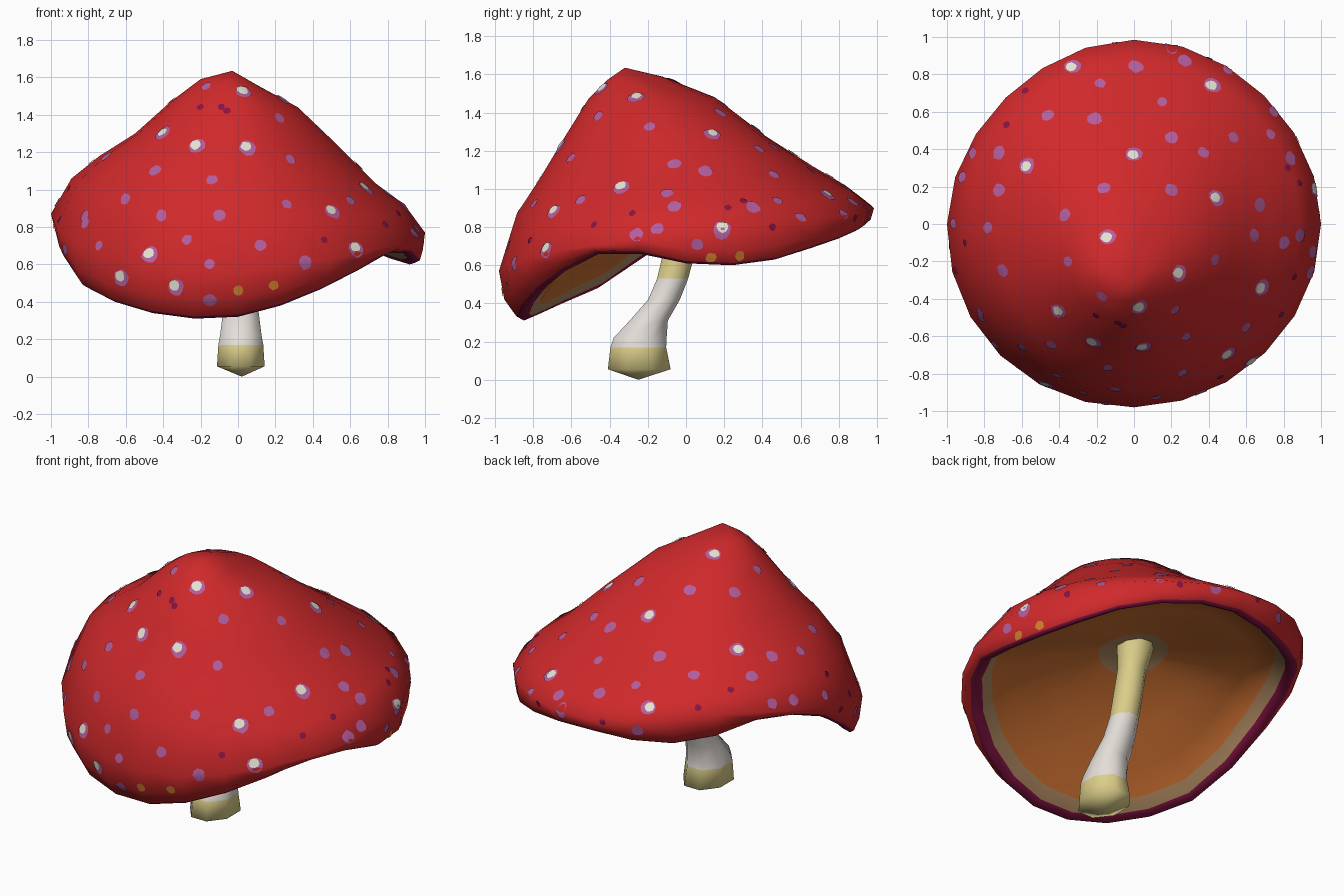
import bpy, bmesh, math, random
from mathutils import Vector
from mathutils.bvhtree import BVHTree

if "Cube" in bpy.data.objects:
    bpy.data.objects.remove(bpy.data.objects["Cube"])

random.seed(4)
SEG = 24


def material(name, r, g, b):
    lin = [((c / 255 + 0.055) / 1.055) ** 2.4 for c in (r, g, b)]
    m = bpy.data.materials.new(name)
    m.diffuse_color = (*lin, 1)
    m.use_nodes = True
    m.node_tree.nodes["Principled BSDF"].inputs["Base Color"].default_value = m.diffuse_color
    return m


RED = material("cap red", 208, 41, 43)
PURPLE = material("spot purple", 178, 94, 158)
MAROON = material("lip maroon", 134, 20, 68)
CREAM = material("spot cream", 228, 226, 208)
OCHRE = material("spot ochre", 204, 124, 44)
BROWN = material("underside brown", 208, 114, 50)
TAN = material("underside tan", 178, 140, 98)
YELLOW = material("stem yellow", 220, 206, 138)
WHITE = material("stem white", 228, 222, 216)


def finish(name, bm, mats, angle=80):
    me = bpy.data.meshes.new(name)
    bm.to_mesh(me)
    bm.free()
    for m in mats:
        me.materials.append(m)
    ob = bpy.data.objects.new(name, me)
    bpy.context.collection.objects.link(ob)
    bpy.ops.object.select_all(action='DESELECT')
    ob.select_set(True)
    bpy.context.view_layer.objects.active = ob
    bpy.ops.object.shade_smooth_by_angle(angle=math.radians(angle))
    return ob


def skin(bm, rings, slots):
    """Bridge rings of points; a single point makes a closing tip."""
    vs = [[bm.verts.new(p) for p in ring] for ring in rings]
    for a, b, s in zip(vs, vs[1:], slots):
        n = max(len(a), len(b))
        for i in range(n):
            j = (i + 1) % n
            if len(a) == 1:
                f = bm.faces.new((a[0], b[i], b[j]))
            elif len(b) == 1:
                f = bm.faces.new((a[i], a[j], b[0]))
            else:
                f = bm.faces.new((a[i], a[j], b[j], b[i]))
            f.material_index = s
    bmesh.ops.recalc_face_normals(bm, faces=bm.faces)


def around(vals):
    """Smooth periodic interpolation of eight direction values to SEG values."""
    out = []
    for i in range(SEG):
        t = i * 8 / SEG
        k = int(t)
        f = t - k
        a, b, c, d = [vals[(k + o) % 8] for o in (-1, 0, 1, 2)]
        out.append(b + 0.5 * f * (c - a + f * (2 * a - 5 * b + 4 * c - d
                                               + f * (3 * (b - c) + d - a))))
    return out


def ring(cx, cy, r, zs):
    rs = r if isinstance(r, list) else [r] * SEG
    return [(cx + q * math.cos(2 * math.pi * i / SEG),
             (cy + q * math.sin(2 * math.pi * i / SEG)) * 0.985, z)
            for i, (q, z) in enumerate(zip(rs, zs))]


# Cap: heights run right, back right, back, ... front right
outer = around([.77, .84, .90, .99, .87, .64, .57, .67])
wide = around([1.0, .985, 1.0, .97, 1.0, 1.01, .995, .99])
lip = around([.95, .94, .93, .91, .94, .93, .88, .91])
rim = [.61, .60, .63, .69, .74, .78, .80, .79, .79, .83, .90, .88,
       .79, .63, .48, .40, .34, .31, .32, .38, .47, .57, .66, .66]
TOP = 0.97


def inside(f):
    return [TOP + (z + 0.07 - TOP) * f for z in rim]


def lip_ring(d, zs):
    return ring(0, 0, [q + d for q in lip], zs)


rings = [
    [(-.03, -.32, 1.635)],
    ring(-.05, -.27, .15, around([1.56, 1.56, 1.585, 1.59, 1.59, 1.57, 1.57, 1.56])),
    ring(-.02, -.18, .34, around([1.44, 1.45, 1.475, 1.49, 1.47, 1.47, 1.47, 1.43])),
    ring(-.01, -.10, .54, around([1.24, 1.27, 1.26, 1.32, 1.30, 1.30, 1.28, 1.20])),
    ring(0, -.04, .74, around([1.03, 1.07, 1.09, 1.18, 1.18, 1.15, 1.05, 1.01])),
    ring(0, -.01, .89, around([.92, .94, .985, 1.08, 1.06, .97, .87, .84])),
    ring(0, 0, wide, outer),
    ring(0, 0, [w - .25 * (w - q) for w, q in zip(wide, lip)],
         [a * .4 + b * .6 for a, b in zip(outer, rim)]),
    lip_ring(.022, [z + .012 for z in rim]),
    lip_ring(0, rim),
    lip_ring(-.045, [z + .025 for z in rim]),
    lip_ring(-.10, [z + .085 for z in rim]),
    ring(0, 0, .68, inside(.76)),
    ring(0, 0, .48, inside(.44)),
    ring(0, 0, .20, inside(.11)),
    [(0, 0, TOP)],
]
bm = bmesh.new()
skin(bm, rings, [0] * 8 + [1, 1, 2, 3, 3, 3, 2])
bvh = BVHTree.FromBMesh(bm)
finish("cap", bm, [RED, MAROON, TAN, BROWN])

# Stem: bent eight-sided tube, (y, z, x radius, y radius)
path = [(-.245, .055, .138, .178), (-.25, .17, .13, .158), (-.24, .22, .12, .15),
        (-.195, .31, .108, .108), (-.115, .42, .093, .09), (-.07, .53, .085, .088),
        (-.04, .65, .085, .09), (0, .82, .085, .085), (.03, .97, .11, .11)]
tube = [[(.02, -.25, 0)]]
for y, z, rx, ry in path:
    tube.append([(.015 + rx * math.cos(math.pi * (i + .5) / 4),
                  y + ry * math.sin(math.pi * (i + .5) / 4), z) for i in range(8)])
bm = bmesh.new()
skin(bm, tube, [0, 0, 1, 1, 1, 1, 0, 0, 0])
finish("stem", bm, [YELLOW, WHITE])

# Spots: thin plates laid on the cap, located along a view direction
spots = bmesh.new()


def disc(hit, nor, r, lift, slot):
    side = nor.orthogonal().normalized()
    up = nor.cross(side)
    pts = []
    for k in range(11):
        rr = 0 if k == 0 else r * random.uniform(.88, 1.1)
        a = k * math.pi / 5
        p = hit + (side * math.cos(a) + up * math.sin(a)) * rr
        q, n, _, _ = bvh.ray_cast(p + nor * .12, -nor, .25)
        if q is None:
            return
        pts.append(spots.verts.new(q + nor * lift))
    for k in range(1, 11):
        f = spots.faces.new((pts[0], pts[k], pts[k % 10 + 1]))
        f.material_index = slot


VIEWS = {
    "top": (lambda a, b: Vector((a, b, 3)), Vector((0, 0, -1))),
    "front": (lambda a, b: Vector((a, -3, b)), Vector((0, 1, 0))),
    "back": (lambda a, b: Vector((a, 3, b)), Vector((0, -1, 0))),
    "right": (lambda a, b: Vector((3, a, b)), Vector((-1, 0, 0))),
    "left": (lambda a, b: Vector((-3, a, b)), Vector((1, 0, 0))),
}


def scatter(view, kind, places):
    start, d = VIEWS[view]
    for a, b in places:
        hit, nor, _, _ = bvh.ray_cast(start(a, b), d)
        if hit is None:
            continue
        if nor.dot(d) > 0:
            nor = -nor
        if kind == "cream":
            disc(hit, nor, .047, .005, 0)
            disc(hit + Vector((-.008, 0, .008)), nor, .03, .009, 2)
        else:
            r = {"purple": random.uniform(.028, .04), "maroon": .02, "ochre": .028}[kind]
            disc(hit, nor, r, .005, {"purple": 0, "maroon": 1, "ochre": 3}[kind])


scatter("top", "cream", [(-.33, .84), (.42, .74), (-.57, .31), (0, .37), (.44, .14),
        (-.14, -.07), (.24, -.26), (.68, -.34)])
scatter("top", "purple", [(.01, .84), (-.18, .75), (.27, .87), (-.46, .58), (.15, .65),
        (.73, .48), (.53, .46), (.2, .46), (.37, .38), (-.72, .38), (-.72, .18),
        (-.37, .05), (-.16, .19), (.2, .18), (.67, .1), (.64, -.06), (-.35, -.2),
        (-.7, -.25), (.43, -.19), (.8, -.1), (-.86, .38), (-.78, -.02), (-.21, .56)])
scatter("top", "maroon", [(-.68, .53), (-.58, .71), (.82, .3), (-.9, -.1)])
scatter("front", "cream", [(-.22, 1.23), (.05, 1.22), (-.4, 1.3), (.03, 1.52), (.5, .88),
        (-.47, .65), (.63, .68), (-.33, .48), (-.62, .53)])
scatter("front", "purple", [(-.44, 1.1), (-.14, 1.05), (-.41, .86), (-.1, .86), (.26, .92),
        (.28, 1.16), (.22, 1.38), (-.82, .86), (-.6, .95), (-.74, .7), (-.27, .73),
        (.12, .7), (-.15, .6), (.36, .61), (-.15, .41), (-.17, 1.55)])
scatter("front", "maroon", [(-.2, 1.44), (-.06, 1.42), (.46, .73), (-.09, 1.44)])
scatter("front", "ochre", [(.19, .49), (0, .46)])
scatter("right", "cream", [(.19, .79)])
scatter("right", "purple", [(-.06, .91), (-.15, .79), (.35, .9), (-.55, .94), (.6, .85),
        (-.26, .76), (-.7, .88), (.06, .71)])
scatter("right", "maroon", [(-.28, .87), (-.48, .81), (.22, .9), (.45, .8)])
scatter("right", "ochre", [(.28, .65), (.13, .64)])
scatter("left", "purple", [(0, .93), (-.35, .68), (-.5, .82), (.25, .98)])
scatter("left", "maroon", [(-.12, .8), (-.25, .84)])
scatter("back", "purple", [(-.3, .88), (.2, .87), (.5, .87)])
scatter("back", "maroon", [(-.1, .9), (.4, .85)])
finish("cap_spots", spots, [PURPLE, MAROON, CREAM, OCHRE])
